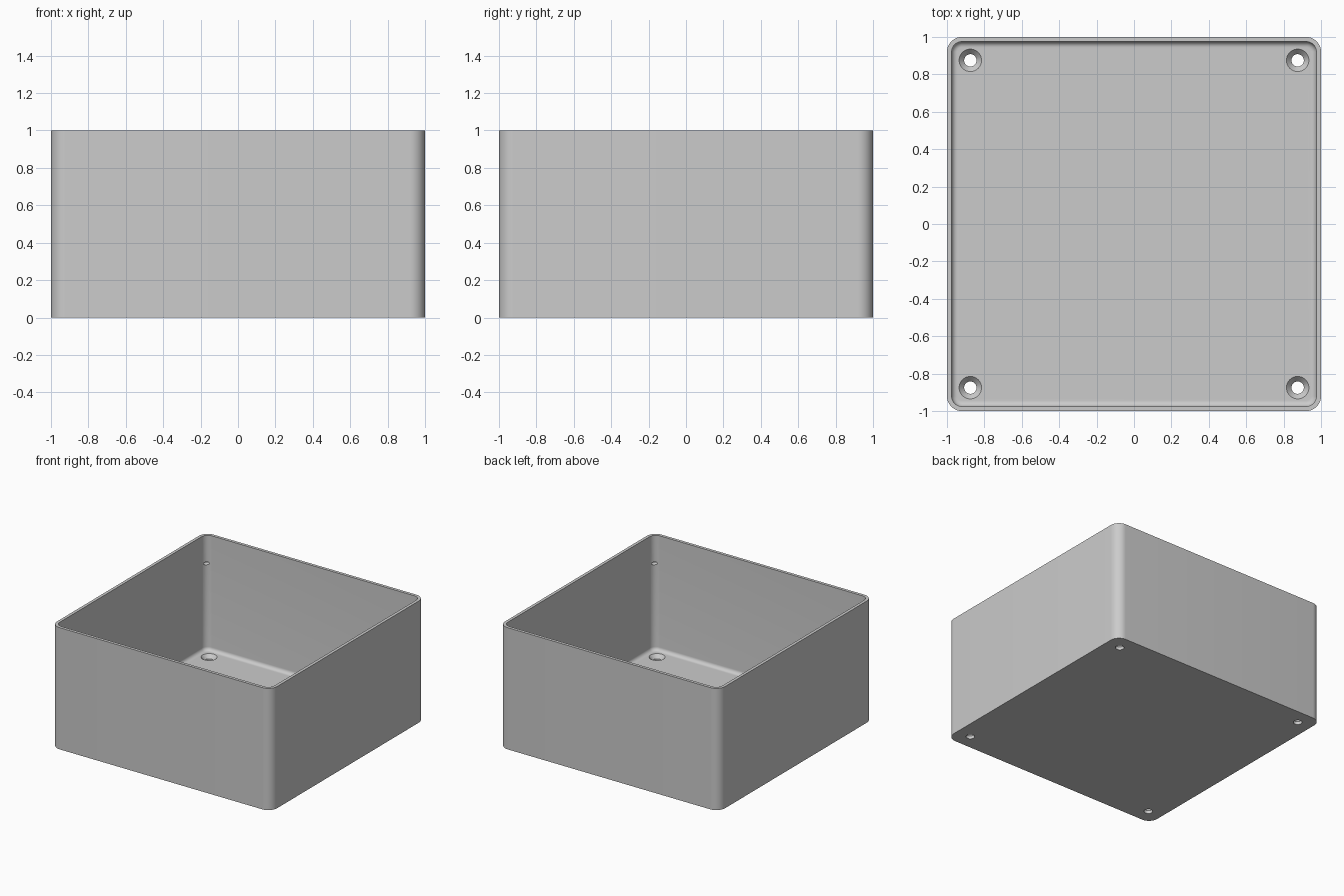
import bpy, bmesh, math
from mathutils import Matrix, Vector

cube = bpy.data.objects.get("Cube")
if cube:
    bpy.data.objects.remove(cube, do_unlink=True)

HALF, HEIGHT, CORNER = 1.0, 1.0, 0.08      # outer size
WALL, FLOOR, FILLET = 0.025, 0.055, 0.03   # shell thickness and inner fillet
HOLE = 0.875                               # screw hole offset from centre

grey = bpy.data.materials.new("light grey plastic")
grey.diffuse_color = (0.6, 0.6, 0.6, 1)
grey.use_nodes = True
grey.node_tree.nodes["Principled BSDF"].inputs["Base Color"].default_value = (0.6, 0.6, 0.6, 1)


def make_object(name, bm):
    bmesh.ops.recalc_face_normals(bm, faces=bm.faces)
    mesh = bpy.data.meshes.new(name)
    bm.to_mesh(mesh)
    bm.free()
    obj = bpy.data.objects.new(name, mesh)
    obj.data.materials.append(grey)
    bpy.context.collection.objects.link(obj)
    return obj


def rounded_square(inset, steps=12):
    """Outline of the box moved inward by inset."""
    r, c = CORNER - inset, HALF - CORNER
    points = []
    for k in range(4):
        sx, sy = ((1, 1), (-1, 1), (-1, -1), (1, -1))[k]
        for i in range(steps + 1):
            a = math.pi / 2 * (k + i / steps)
            points.append((sx * c + r * math.cos(a), sy * c + r * math.sin(a)))
    return points


def loft(bm, loops):
    """Bridge equal closed loops and cap both ends."""
    rings = [[bm.verts.new(p) for p in loop] for loop in loops]
    n = len(rings[0])
    for a, b in zip(rings, rings[1:]):
        for i in range(n):
            j = (i + 1) % n
            bm.faces.new((a[i], a[j], b[j], b[i]))
    bm.faces.new(rings[0])
    bm.faces.new(rings[-1])


# Box shell: outside, rim, inside wall, floor fillet
levels = [(0, 0), (0, HEIGHT), (WALL, HEIGHT)]
for i in range(9):
    a = math.pi / 2 * i / 8
    levels.append((WALL + FILLET * (1 - math.cos(a)),
                   FLOOR + FILLET * (1 - math.sin(a))))
bm = bmesh.new()
loft(bm, [[(x, y, z) for x, y in rounded_square(inset)] for inset, z in levels])
box = make_object("open_box", bm)

# Cutter: countersunk screw holes and small corner dimples
bm = bmesh.new()
hole_profile = [(0.033, -0.05), (0.033, 0.025), (0.06, FLOOR), (0.06, FLOOR + 0.03)]
for sx in (-1, 1):
    for sy in (-1, 1):
        loft(bm, [[(sx * HOLE + r * math.cos(t * math.tau / 48),
                    sy * HOLE + r * math.sin(t * math.tau / 48), z)
                   for t in range(48)] for r, z in hole_profile])
        inner = HALF - CORNER + (CORNER - WALL) * math.sqrt(0.5)
        place = (Matrix.Translation(Vector((sx * inner, sy * inner, 0.77)))
                 @ Matrix.Rotation(math.atan2(sy, sx), 4, 'Z')
                 @ Matrix.Diagonal((0.012, 0.025, 0.012, 1)))
        bmesh.ops.create_uvsphere(bm, u_segments=16, v_segments=8, radius=1, matrix=place)
cutter = make_object("hole_cutter", bm)
cutter.hide_render = True
cutter.hide_viewport = True

cut = box.modifiers.new("screw holes", 'BOOLEAN')
cut.operation = 'DIFFERENCE'
cut.solver = 'EXACT'
cut.object = cutter

# Apply the cut, drop the cutter, then smooth the rounded areas
depsgraph = bpy.context.evaluated_depsgraph_get()
result = bpy.data.meshes.new_from_object(box.evaluated_get(depsgraph))
box.modifiers.clear()
box.data = result
bpy.data.objects.remove(cutter, do_unlink=True)

bpy.ops.object.select_all(action='DESELECT')
box.select_set(True)
bpy.context.view_layer.objects.active = box
bpy.ops.object.shade_smooth_by_angle(angle=math.radians(30))
